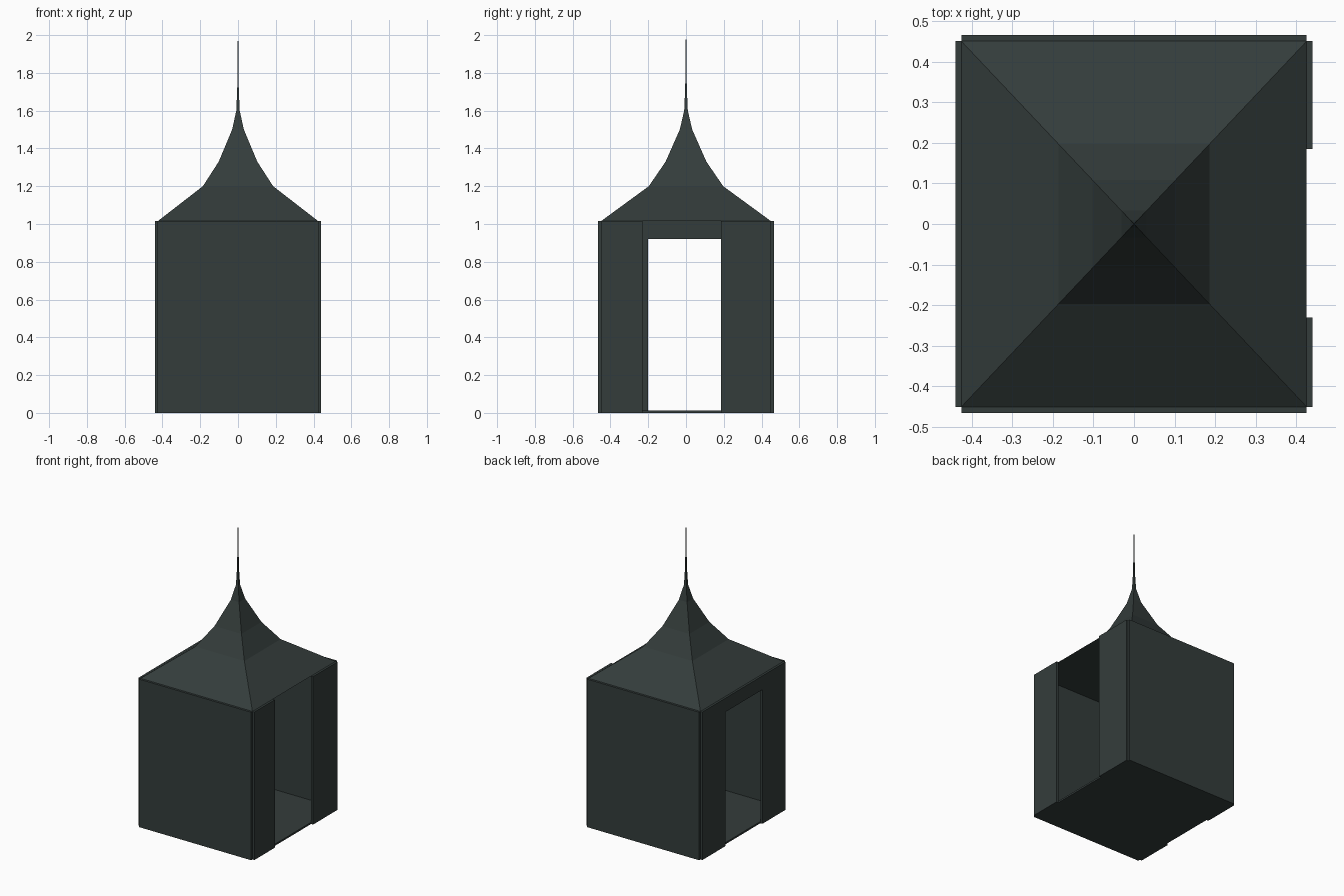
import bpy, bmesh

if "Cube" in bpy.data.objects:
    bpy.data.objects.remove(bpy.data.objects["Cube"])

SLATE = bpy.data.materials.new("dark slate")
SLATE.diffuse_color = (0.034, 0.046, 0.044, 1)
SLATE.use_nodes = True
SLATE.node_tree.nodes["Principled BSDF"].inputs["Base Color"].default_value = SLATE.diffuse_color

X, Y, T = 0.425, 0.45, 0.015   # inner half sizes and wall thickness
TOP = 1.015                    # wall height


def finish(name, bm):
    bmesh.ops.recalc_face_normals(bm, faces=bm.faces)
    me = bpy.data.meshes.new(name)
    bm.to_mesh(me)
    bm.free()
    me.materials.append(SLATE)
    ob = bpy.data.objects.new(name, me)
    bpy.context.collection.objects.link(ob)
    return ob


def box(name, lo, hi):
    bm = bmesh.new()
    bmesh.ops.create_cube(bm, size=1)
    for v in bm.verts:
        v.co = [lo[i] if v.co[i] < 0 else hi[i] for i in range(3)]
    return finish(name, bm)


# Floor slab
box("floor", (-X, -Y, 0), (X, Y, 0.012))

# Solid front and back walls
box("front_wall", (-X, -Y - T, 0), (X, -Y, TOP))
box("back_wall", (-X, Y, 0), (X, Y + T, TOP))

# Right wall: two panels with a full-height gap
box("right_wall_front_panel", (X, -Y, 0), (X + T, -0.23, TOP))
box("right_wall_back_panel", (X, 0.185, 0), (X + T, Y, TOP))

# Left wall: two panels and a lintel over the doorway
box("left_wall_front_panel", (-X - T, -Y, 0), (-X, -0.2, TOP))
box("left_wall_back_panel", (-X - T, 0.2, 0), (-X, Y, TOP))
box("left_wall_lintel", (-X - T, -0.2, 0.92), (-X, 0.2, TOP))

# Flared four-sided roof running up into a needle spire: (half width, height)
profile = [(0.425, TOP), (0.186, 1.2), (0.102, 1.33), (0.031, 1.5),
           (0.009, 1.6), (0.004, 1.72), (0.001, 2.0)]
bm = bmesh.new()
rings = [[bm.verts.new((sx * w, sy * w * Y / X, z))
          for sx, sy in ((-1, -1), (1, -1), (1, 1), (-1, 1))]
         for w, z in profile]
for a, b in zip(rings, rings[1:]):
    for i in range(4):
        j = (i + 1) % 4
        bm.faces.new((a[i], a[j], b[j], b[i]))
bm.faces.new(rings[0][::-1])
bm.faces.new(rings[-1])
finish("roof_and_spire", bm)
